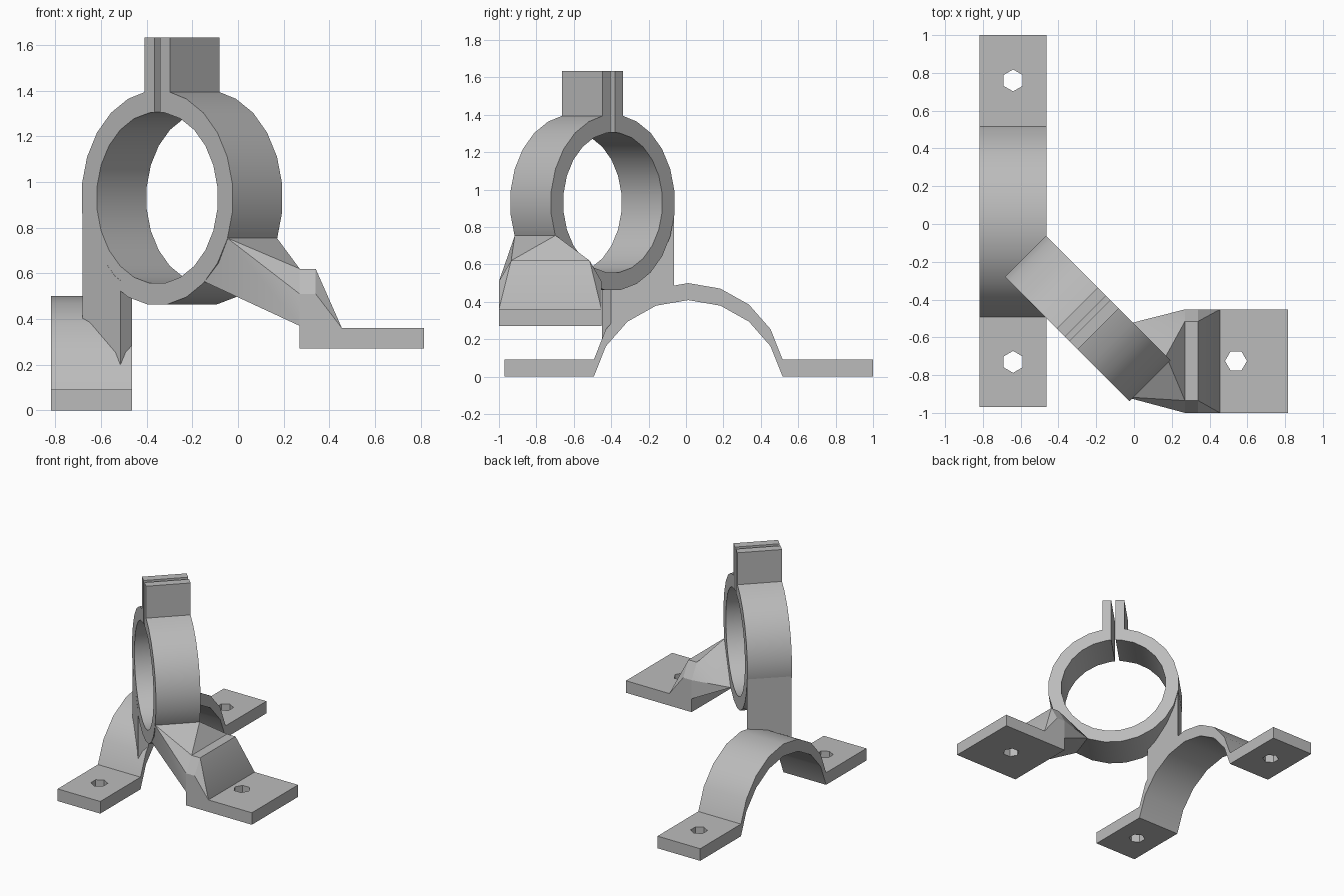
import bpy, bmesh
from math import sin, cos, radians, sqrt
from mathutils import Vector, Matrix

cube = bpy.data.objects.get("Cube")
if cube:
    bpy.data.objects.remove(cube, do_unlink=True)

grey = bpy.data.materials.new("plain grey")
grey.use_nodes = True
grey.diffuse_color = (0.5, 0.5, 0.5, 1)
grey.node_tree.nodes["Principled BSDF"].inputs["Base Color"].default_value = (0.5, 0.5, 0.5, 1)


def finish(name, bm):
    bmesh.ops.recalc_face_normals(bm, faces=bm.faces)
    mesh = bpy.data.meshes.new(name)
    bm.to_mesh(mesh)
    bm.free()
    mesh.materials.append(grey)
    ob = bpy.data.objects.new(name, mesh)
    bpy.context.collection.objects.link(ob)
    return ob


def prism(name, outline, a, b, origin, depth):
    """Extrude a 2D outline, spanned by axes a and b, by the depth vector."""
    bm = bmesh.new()
    face = bm.faces.new([bm.verts.new(origin + a * p + b * q) for p, q in outline])
    new = bmesh.ops.extrude_face_region(bm, geom=[face])["geom"]
    bmesh.ops.translate(bm, vec=depth, verts=[v for v in new if isinstance(v, bmesh.types.BMVert)])
    return finish(name, bm)


def hull(name, points):
    bm = bmesh.new()
    for p in points:
        bm.verts.new(p)
    bmesh.ops.convex_hull(bm, input=bm.verts)
    bmesh.ops.dissolve_limit(bm, angle_limit=radians(1), verts=bm.verts, edges=bm.edges)
    return finish(name, bm)


def select(ob):
    bpy.ops.object.select_all(action='DESELECT')
    ob.select_set(True)
    bpy.context.view_layer.objects.active = ob


def cut(ob, cutter):
    mod = ob.modifiers.new("cut", 'BOOLEAN')
    mod.operation = 'DIFFERENCE'
    mod.solver = 'EXACT'
    mod.object = cutter
    select(ob)
    bpy.ops.object.modifier_apply(modifier=mod.name)
    bpy.data.objects.remove(cutter, do_unlink=True)


def arc(r, start, end, n, cx=0, cy=0):
    angles = [radians(start + (end - start) * i / n) for i in range(n + 1)]
    return [(cx + r * cos(t), cy + r * sin(t)) for t in angles]


X, Y, Z = Vector((1, 0, 0)), Vector((0, 1, 0)), Vector((0, 0, 1))
U = Vector((1, -1, 0)).normalized()      # across the ring
V = Vector((1, 1, 0)).normalized()       # along the ring's axis
centre = Vector((-0.245, -0.5, 0.93))
R, BORE, HALF = 0.47, 0.376, 0.154


def bolt_hole(x, y, turn):
    return prism("bolt_hole", arc(0.058, turn, turn + 300, 5, x, y), X, Y, Z * -0.1, Z * 0.6)


# Saddle: two flat feet joined by an arch
left, right, thick = -0.818, -0.464, 0.091
arch = arc(0.516, 168, 12, 8, 0.012, -0.016)
under = [(y, z - thick) for y, z in reversed(arch)]
outline = [(-0.97, 0), (-0.97, thick)] + arch + [(1, thick), (1, 0)] + under
saddle = prism("saddle", outline, Y, Z, X * left, X * (right - left))
for y in (0.76, -0.73):
    cut(saddle, bolt_hole(-0.64, y, 30))

# Split ring with two clamp tabs
slot, tab, top = 0.016, 0.078, 0.703
tab_right = [(slot, top), (tab, top), (tab, sqrt(R * R - tab * tab))]
tab_left = [(-u, z) for u, z in reversed(tab_right)]
lip = sqrt(BORE * BORE - slot * slot)
outline = (tab_right + arc(R, 67.5, -247.5, 21) + tab_left + [(-slot, lip)]
           + arc(BORE, -262.5, 82.5, 23) + [(slot, lip)])
ring = prism("clamp_ring", outline, U, Z, centre - V * HALF, V * 2 * HALF)

# Post from the ring's side down onto the arch, trimmed flush with the saddle
plan = [(-0.68, -0.28), (-0.515, -0.45), (right, -0.4), (right, -0.063)]
post = prism("post", plan, X, Y, Z * 0.05, Z * 0.88)
bore = prism("bore", arc(0.43, 7.5, 352.5, 23), U, Z, centre - V, V * 2)
cut(post, bore)
below = [(y, z - 0.02) for y, z in arch] + [(0.52, -0.3), (-0.5, -0.3)]
cut(post, prism("below_arch", below, Y, Z, X * -1, X * 2))

# Side foot plate with one bolt hole
x0, near, far = 0.27, -1.0, -0.452
foot = prism("side_foot", [(x0, near), (0.815, near), (0.815, far), (x0, far)],
             X, Y, Z * 0.27, Z * 0.09)
cut(foot, bolt_hole(0.54, -0.725, 0))


# Raised heel on the side foot
def rim(x, *heights):
    return [(x, y, z) for z in heights for y in (near, far)]


def crown(x):
    return [(x, -0.935, 0.62), (x, -0.515, 0.62)]


hull("foot_heel", rim(x0, 0.275, 0.51) + rim(0.34, 0.51) + rim(0.455, 0.275, 0.36)
     + crown(x0) + crown(0.34))


# Arm spreading from the ring to the heel
def on_ring(u, side):
    return centre + U * u + V * side * HALF - Z * sqrt(0.467 ** 2 - u * u)


hull("arm", [on_ring(0.433, -1), on_ring(0.433, 1), on_ring(0.29, -1), on_ring(0.185, 1)]
     + rim(x0, 0.37, 0.51) + crown(x0))

# Smooth the curved faces and keep the edges sharp
for name in ("saddle", "clamp_ring", "post", "side_foot", "foot_heel", "arm"):
    select(bpy.data.objects[name])
    bpy.ops.object.shade_smooth_by_angle(angle=radians(25))
